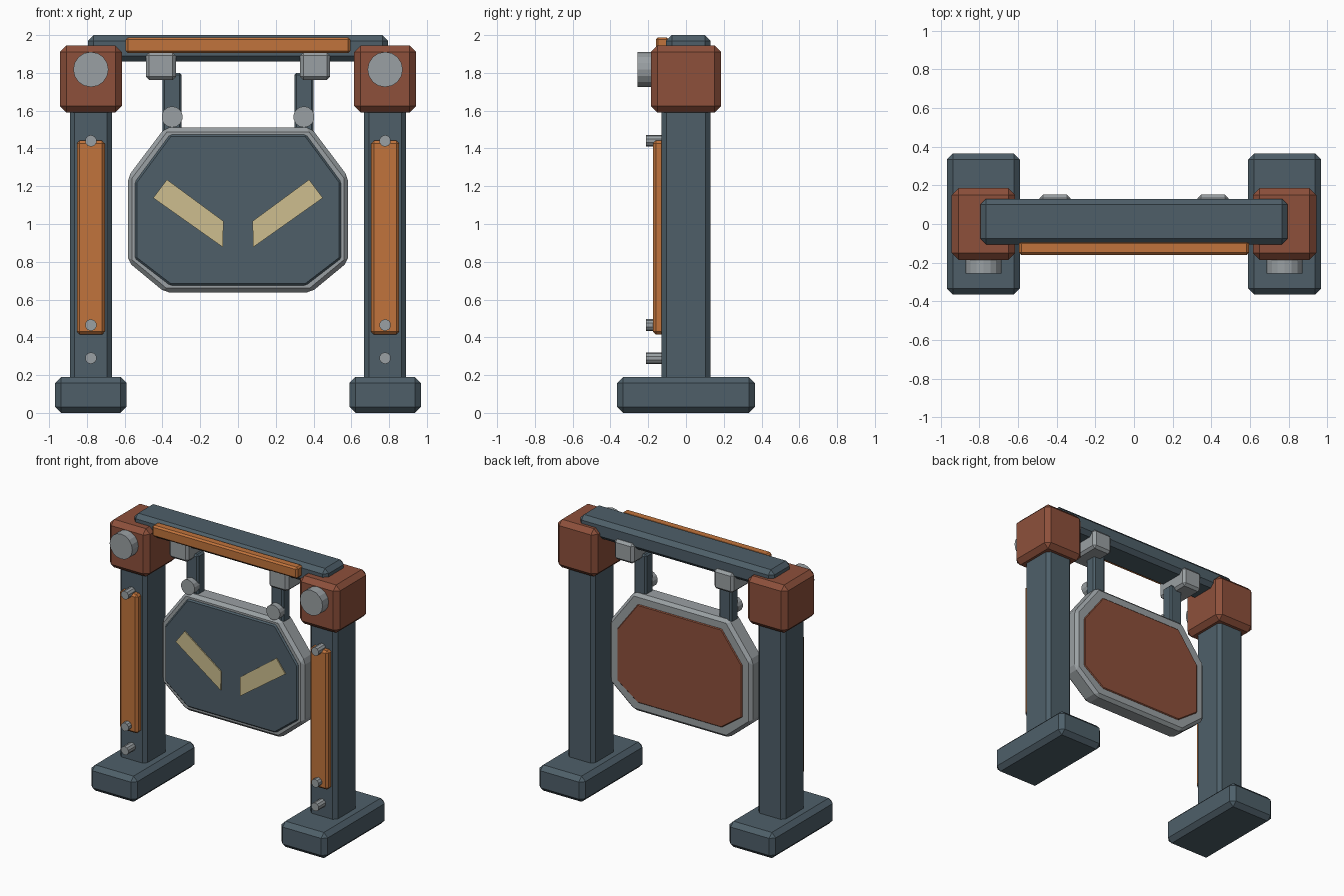
import bpy
import bmesh
import math
from mathutils import Matrix

if "Cube" in bpy.data.objects:
    bpy.data.objects.remove(bpy.data.objects["Cube"], do_unlink=True)


def material(name, rgb):
    """Flat material from an 8-bit display colour, stored as linear."""
    linear = [((c / 255 + 0.055) / 1.055) ** 2.4 for c in rgb] + [1.0]
    mat = bpy.data.materials.new(name)
    mat.use_nodes = True
    mat.diffuse_color = linear
    bsdf = mat.node_tree.nodes["Principled BSDF"]
    bsdf.inputs["Base Color"].default_value = linear
    bsdf.inputs["Roughness"].default_value = 0.8
    return mat


SLATE = material("slate", (78, 95, 105))
BROWN = material("red_brown", (141, 80, 59))
ORANGE = material("orange", (193, 116, 60))
GREY = material("light_grey", (154, 160, 163))
TAN = material("tan", (205, 190, 143))


def finish(name, bm, mat, chamfer=0.0):
    """Chamfer the hard edges and turn the mesh into an object."""
    bmesh.ops.recalc_face_normals(bm, faces=bm.faces)
    if chamfer:
        bmesh.ops.bevel(bm, geom=bm.edges[:], offset=chamfer, segments=1,
                        affect='EDGES', clamp_overlap=True)
    mesh = bpy.data.meshes.new(name)
    bm.to_mesh(mesh)
    bm.free()
    mesh.materials.append(mat)
    obj = bpy.data.objects.new(name, mesh)
    bpy.context.collection.objects.link(obj)
    return obj


def box(name, mat, xs, ys, zs, chamfer):
    """Chamfered box from its (min, max) extent on each axis."""
    bm = bmesh.new()
    spans = (xs, ys, zs)
    centre = [(a + b) / 2 for a, b in spans]
    size = [b - a for a, b in spans]
    bmesh.ops.create_cube(bm, size=1, matrix=Matrix.Translation(centre)
                          @ Matrix.Diagonal(size + [1]))
    return finish(name, bm, mat, chamfer)


def bolt(name, mat, x, z, radius, front, back, sides):
    """Cylinder along y."""
    bm = bmesh.new()
    bmesh.ops.create_cone(
        bm, cap_ends=True, segments=sides, radius1=radius, radius2=radius,
        depth=back - front,
        matrix=Matrix.Translation((x, (front + back) / 2, z))
        @ Matrix.Rotation(math.pi / 2, 4, 'X'))
    return finish(name, bm, mat)


def prism(name, mat, outline, front, back, chamfer=0.0):
    """Extrude an x-z outline along y."""
    bm = bmesh.new()
    face = bm.faces.new([bm.verts.new((x, front, z)) for x, z in outline])
    grown = bmesh.ops.extrude_face_region(bm, geom=[face])["geom"]
    verts = [v for v in grown if isinstance(v, bmesh.types.BMVert)]
    bmesh.ops.translate(bm, verts=verts, vec=(0, back - front, 0))
    return finish(name, bm, mat, chamfer)


def octagon(side, top, shoulder, upper, lower, bottom):
    """Mirror half of the sign outline to both sides."""
    half = [(shoulder, top), (side, upper), (side, lower), (shoulder, bottom)]
    return half + [(-x, z) for x, z in reversed(half)]


# Crossbeam with its front trim
box("crossbeam", SLATE, (-0.795, 0.795), (-0.105, 0.13), (1.86, 2.0), 0.03)
box("beam_trim", ORANGE, (-0.595, 0.595), (-0.16, -0.09), (1.905, 1.988), 0.012)

for side, s in (("left", 1), ("right", -1)):
    x = 0.779 * s

    def around(half, centre=x):
        return (centre - half, centre + half)

    # Foot, post and corner block
    box(side + "_foot", SLATE, around(0.189), (-0.365, 0.365), (0, 0.19), 0.032)
    box(side + "_post", SLATE, around(0.111), (-0.129, 0.129), (0.1, 1.7), 0.025)
    box(side + "_corner_block", BROWN, around(0.164), (-0.185, 0.185),
        (1.59, 1.945), 0.034)
    bolt(side + "_block_cap", GREY, x, 1.818, 0.093, -0.256, -0.15, 16)

    # Post trim and small bolts
    box(side + "_post_trim", ORANGE, around(0.074), (-0.174, -0.11),
        (0.415, 1.442), 0.015)
    for i, z in enumerate((0.29, 0.465, 1.44)):
        bolt(f"{side}_post_bolt_{i + 1}", GREY, x, z, 0.031, -0.212, -0.11, 10)

    # Bracket, strap and pivot that carry the sign
    box(side + "_bracket", GREY, around(0.08, 0.408 * s), (-0.12, 0.152),
        (1.762, 1.91), 0.018)
    box(side + "_strap", SLATE, around(0.051, 0.349 * s), (-0.045, 0.045),
        (1.45, 1.8), 0.012)
    bolt(side + "_pivot", GREY, 0.349 * s, 1.567, 0.056, -0.088, -0.03, 14)

    # Slanted marks on the sign face
    mark = [(0.376, 1.235), (0.449, 1.138), (0.08, 0.877), (0.077, 1.015)]
    prism(side + "_slanted_mark", TAN, [(px * s, pz) for px, pz in mark],
          -0.089, -0.08)

# Hanging sign: rim, front plate and back plate
prism("sign_rim", GREY, octagon(0.583, 1.51, 0.387, 1.25, 0.80, 0.638),
      -0.07, 0.07, 0.022)
prism("sign_front_plate", SLATE,
      octagon(0.546, 1.474, 0.36, 1.222, 0.818, 0.675), -0.081, -0.05, 0.01)
prism("sign_back_plate", BROWN,
      octagon(0.512, 1.437, 0.343, 1.212, 0.83, 0.71), 0.05, 0.077, 0.006)
